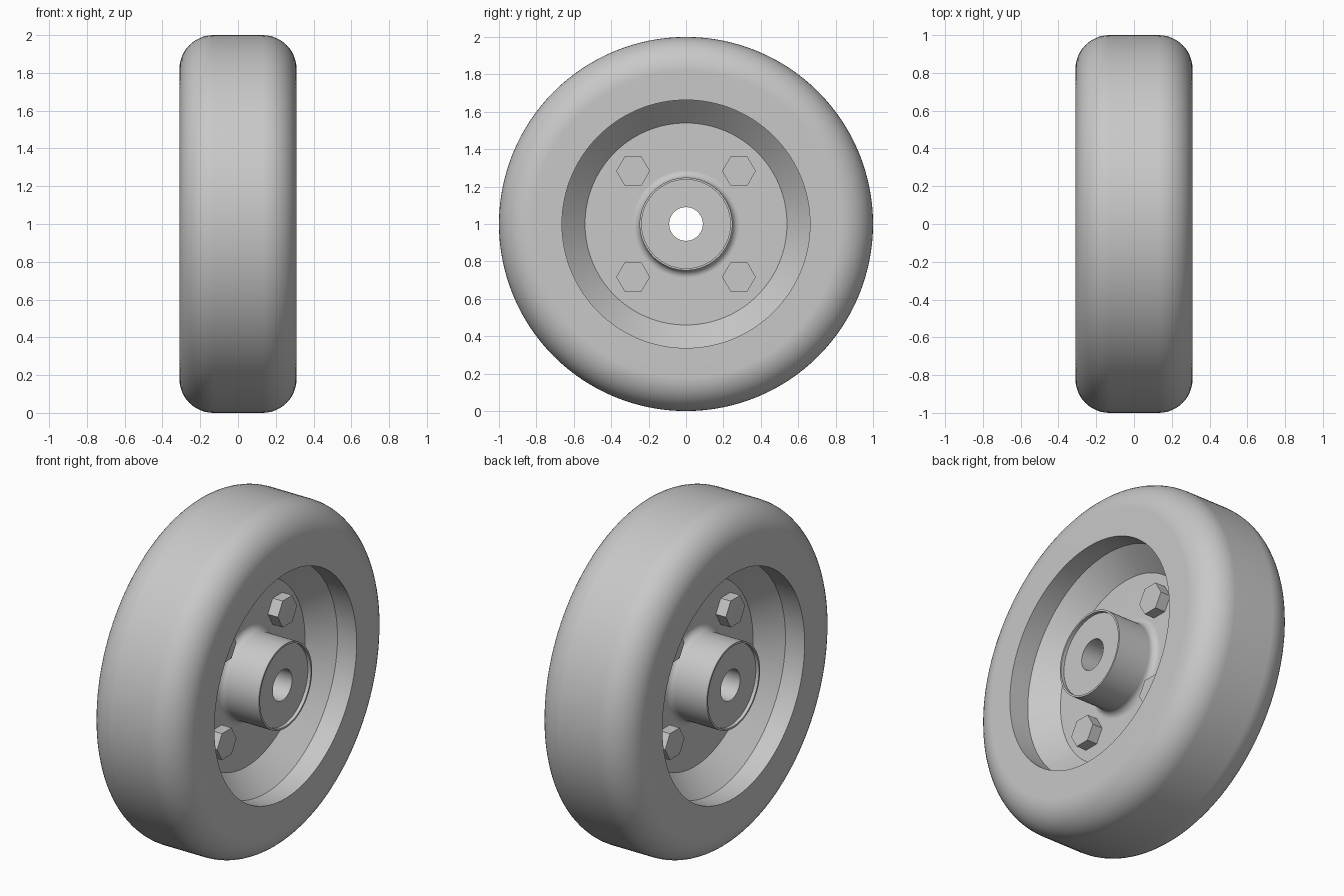
import bpy, bmesh
from math import sin, cos, pi, radians
from mathutils import Matrix, Vector

cube = bpy.data.objects.get("Cube")
if cube:
    bpy.data.objects.remove(cube, do_unlink=True)

# One plain grey for everything
grey = bpy.data.materials.new("plain_grey")
grey.use_nodes = True
colour = (0.58, 0.58, 0.58, 1)
grey.diffuse_color = colour
grey.node_tree.nodes["Principled BSDF"].inputs["Base Color"].default_value = colour

AXLE = Vector((0, 0, 1))
HALF_WIDTH = 0.31
DISC_X = 0.06


def finish(bm, name):
    bmesh.ops.recalc_face_normals(bm, faces=bm.faces)
    mesh = bpy.data.meshes.new(name)
    bm.to_mesh(mesh)
    bm.free()
    mesh.materials.append(grey)
    obj = bpy.data.objects.new(name, mesh)
    bpy.context.collection.objects.link(obj)
    return obj


def arc(cx, cr, radius, start, end, steps):
    """Points (x, r) of a rounded corner, angles in degrees."""
    angles = [radians(start + (end - start) * i / steps) for i in range(steps + 1)]
    return [(cx + radius * cos(a), cr + radius * sin(a)) for a in angles]


def wheel_body():
    hub, fillet, tread = 0.248, 0.04, 0.18
    # Half section from the bore out to the tread
    half = [(0.29, 0.09), (0.29, 0.237), (HALF_WIDTH, 0.237), (HALF_WIDTH, hub)]
    half += arc(DISC_X + fillet, hub + fillet, fillet, 270, 180, 6)
    half += [(DISC_X, 0.54), (0.185, 0.663), (HALF_WIDTH, 0.663)]
    half += arc(HALF_WIDTH - tread, 1 - tread, tread, 0, 90, 12)
    section = half + [(-x, r) for x, r in reversed(half)]

    # Lathe the closed section about the axle
    bm = bmesh.new()
    verts = [bm.verts.new((x, 0, 1 + r)) for x, r in section]
    edges = [bm.edges.new((v, verts[i - 1])) for i, v in enumerate(verts)]
    bmesh.ops.spin(bm, geom=verts + edges, cent=AXLE, axis=(1, 0, 0),
                   angle=2 * pi, steps=128, use_merge=True)
    bmesh.ops.remove_doubles(bm, verts=bm.verts, dist=0.0001)
    obj = finish(bm, "wheel_body")

    bpy.ops.object.select_all(action='DESELECT')
    obj.select_set(True)
    bpy.context.view_layer.objects.active = obj
    bpy.ops.object.shade_smooth_by_angle(angle=radians(30))
    weighted = obj.modifiers.new("clean_shading", 'WEIGHTED_NORMAL')
    weighted.keep_sharp = True


def bolt(name, side, y, z):
    # Hexagonal head with corners pointing along y, sunk slightly in the disc
    height, sunk = 0.065, 0.01
    depth = height + sunk
    centre = Vector((side * (DISC_X - sunk + depth / 2), y, 1 + z))
    bm = bmesh.new()
    bmesh.ops.create_cone(bm, cap_ends=True, segments=6, radius1=0.09,
                          radius2=0.09, depth=depth)
    first = max(bm.verts, key=lambda v: v.co.x).co
    if abs(first.y) > 0.01:
        bmesh.ops.rotate(bm, verts=bm.verts, cent=(0, 0, 0),
                         matrix=Matrix.Rotation(radians(30), 3, 'Z'))
    # Stand the prism's length along x and its corner along y
    for v in bm.verts:
        v.co = Vector((v.co.z, v.co.x, v.co.y)) + centre
    finish(bm, name)


wheel_body()
for side, side_name in ((1, "left"), (-1, "right")):
    for y, y_name in ((0.283, "back"), (-0.283, "front")):
        for z, z_name in ((0.283, "upper"), (-0.283, "lower")):
            bolt(f"{side_name}_{y_name}_{z_name}_bolt", side, y, z)
